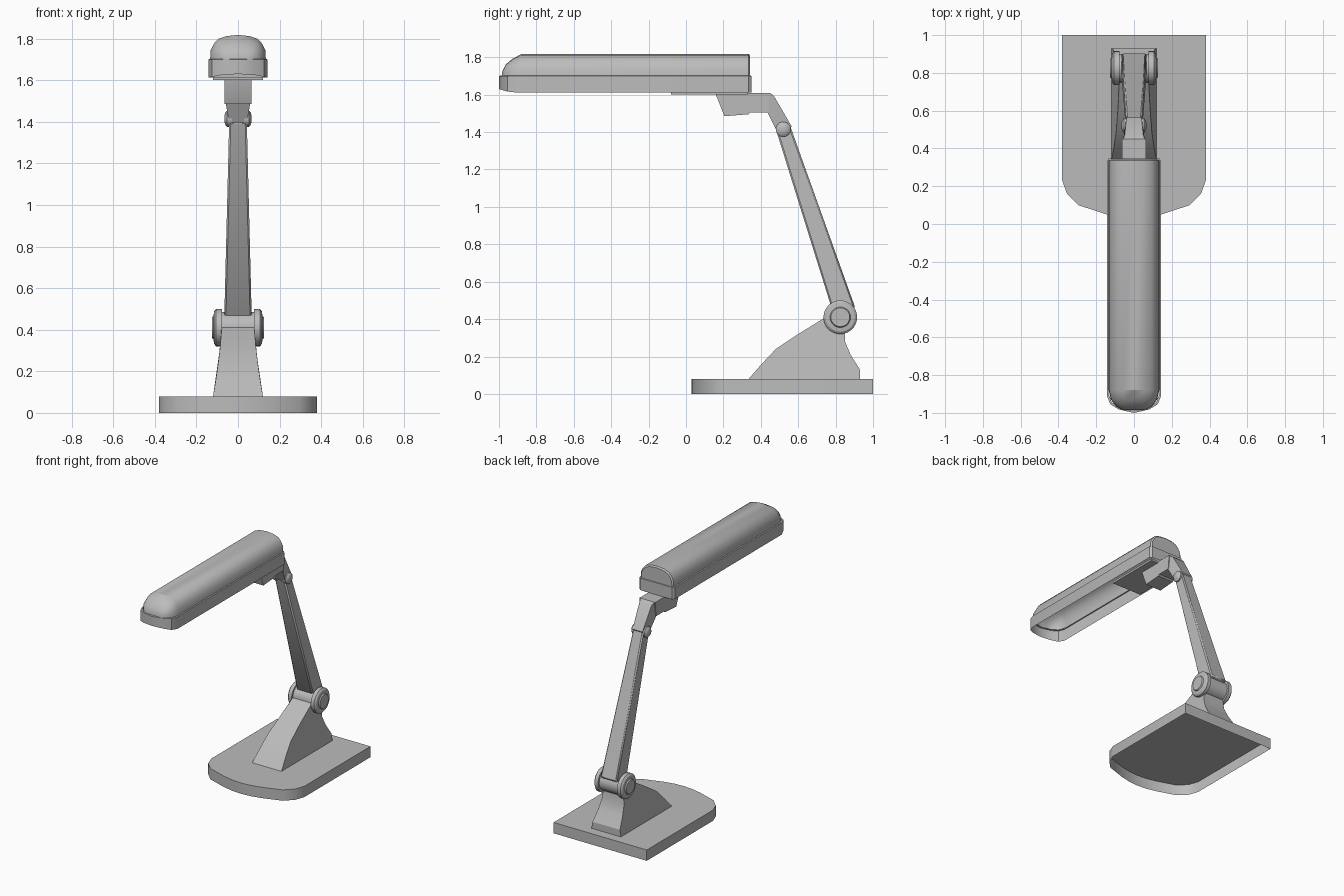
import bpy
import bmesh
from math import radians, pi, sin, cos

if "Cube" in bpy.data.objects:
    bpy.data.objects.remove(bpy.data.objects["Cube"])

grey = bpy.data.materials.new("lamp_grey")
grey.use_nodes = True
grey.diffuse_color = (0.5, 0.5, 0.5, 1)
grey.node_tree.nodes["Principled BSDF"].inputs["Base Color"].default_value = (0.5, 0.5, 0.5, 1)


def finish(name, bm, flip=False, angle=28):
    bmesh.ops.recalc_face_normals(bm, faces=bm.faces[:])
    if flip:
        bmesh.ops.reverse_faces(bm, faces=bm.faces[:])
    mesh = bpy.data.meshes.new(name)
    bm.to_mesh(mesh)
    bm.free()
    mesh.materials.append(grey)
    obj = bpy.data.objects.new(name, mesh)
    bpy.context.collection.objects.link(obj)
    bpy.ops.object.select_all(action='DESELECT')
    obj.select_set(True)
    bpy.context.view_layer.objects.active = obj
    bpy.ops.object.shade_smooth_by_angle(angle=radians(angle))
    return obj


def loft(name, rings, closed=True, start=True, end=True):
    """Skin a list of rings, optionally capping either end."""
    bm = bmesh.new()
    loops = [[bm.verts.new(p) for p in ring] for ring in rings]
    n = len(loops[0])
    for a, b in zip(loops, loops[1:]):
        for i in range(n if closed else n - 1):
            j = (i + 1) % n
            bm.faces.new((a[i], a[j], b[j], b[i]))
    if start:
        bm.faces.new(loops[0])
    if end:
        bm.faces.new(loops[-1])
    return finish(name, bm)


def side_prism(name, profile, width):
    """Side profile in (y, z) spread across x; width is a function of (y, z)."""
    return loft(name, [[(s * width(y, z), y, z) for y, z in profile] for s in (-1, 1)])


def mirrored(half):
    """Close a right-hand half outline (ending on x = 0) with its mirror."""
    return half + [(-x, y) for x, y in reversed(half) if x > 0]


def turned(name, y, z, profile, sides=28):
    """Solid turned about an axis along x; profile is (x, radius)."""
    ring = [2 * pi * i / sides for i in range(sides)]
    return loft(name, [[(x, y + r * cos(a), z + r * sin(a)) for a in ring] for x, r in profile])


# base: rounded plate, hollow underneath
base = mirrored([(0.38, 1.0), (0.38, 0.23), (0.355, 0.16), (0.295, 0.10),
                 (0.15, 0.052), (0.07, 0.035), (0, 0.03)])
loft("base", [[(x, y, z) for x, y in base] for z in (0, 0.08)], start=False)

# pedestal: wedge that flares towards the base
pedestal = [(0.335, 0.08), (0.40, 0.155), (0.48, 0.24), (0.60, 0.32), (0.73, 0.40),
            (0.80, 0.44), (0.85, 0.40), (0.85, 0.28), (0.88, 0.21), (0.93, 0.13), (0.93, 0.08)]
side_prism("pedestal", pedestal, lambda y, z: 0.078 + 0.042 * max(0, (0.42 - z) / 0.34) ** 1.4)

# lower hinge: barrel with a stepped cap on each side
turned("lower_hinge_barrel", 0.825, 0.41, [(-0.09, 0.075), (0.09, 0.075)])
for side, s in (("left", 1), ("right", -1)):
    turned(side + "_lower_hinge_cap", 0.825, 0.41,
           [(s * x, r) for x, r in ((0.078, 0.09), (0.105, 0.09), (0.115, 0.078),
                                    (0.118, 0.055), (0.126, 0.05))])
    turned(side + "_upper_hinge_cap", 0.52, 1.415,
           [(s * x, r) for x, r in ((0.03, 0.04), (0.052, 0.04), (0.062, 0.028), (0.066, 0.012))])

# arm: tapered bar with chamfered edges
arm = side_prism("arm", [(0.775, 0.47), (0.825, 0.42), (0.905, 0.46), (0.558, 1.43), (0.485, 1.40)],
                 lambda y, z: 0.067 - 0.025 * (z - 0.42))
bevel = arm.modifiers.new("chamfer", 'BEVEL')
bevel.width = 0.008
bevel.segments = 1

# elbow link between arm and head bracket
side_prism("elbow", [(0.435, 1.505), (0.495, 1.385), (0.545, 1.40), (0.565, 1.43),
                     (0.472, 1.59), (0.45, 1.61)],
           lambda y, z: 0.062 - 0.022 * min(1, max(0, (y - 0.435) / 0.06)))

# bracket under the head
side_prism("head_bracket", [(0.16, 1.60), (0.205, 1.485), (0.335, 1.495), (0.345, 1.505),
                            (0.44, 1.505), (0.45, 1.61), (0.16, 1.61)], lambda y, z: 0.064)

# mounting plate closing the back part of the head
side_prism("mounting_plate", [(-0.08, 1.60), (0.33, 1.60), (0.33, 1.615), (-0.08, 1.615)],
           lambda y, z: 0.12)

# head skirt: open band with a small ledge at the top
skirt = mirrored([(0, 0.35), (0.13, 0.35), (0.143, 0.335), (0.143, -0.91), (0.125, -0.955),
                  (0.08, -0.982), (0, -1.0)])
lower = [(x, y, 1.612 + 0.018 * max(0, (-0.94 - y) / 0.06)) for x, y in skirt]
upper = [(x, y, 1.70) for x, y in skirt]
ledge = [(x * 0.94, y * 0.988, 1.702) for x, y in skirt]
loft("head_skirt", [lower, upper, ledge], start=False, end=False)

# head canopy: arched sections along the length, open below
arch = [(1.0, 0.0), (0.98, 0.38), (0.86, 0.65), (0.70, 0.84), (0.42, 0.95), (0, 1.0)]
arch = arch + [(-x, z) for x, z in reversed(arch[:-1])]
stations = [(0.343, 0.125, 0.108), (0.335, 0.134, 0.118), (-0.88, 0.134, 0.118),
            (-0.93, 0.122, 0.09), (-0.965, 0.095, 0.06), (-0.985, 0.06, 0.02)]
loft("head_canopy", [[(w * x, y, 1.70 + h * z) for x, z in arch] for y, w, h in stations],
     closed=False)
